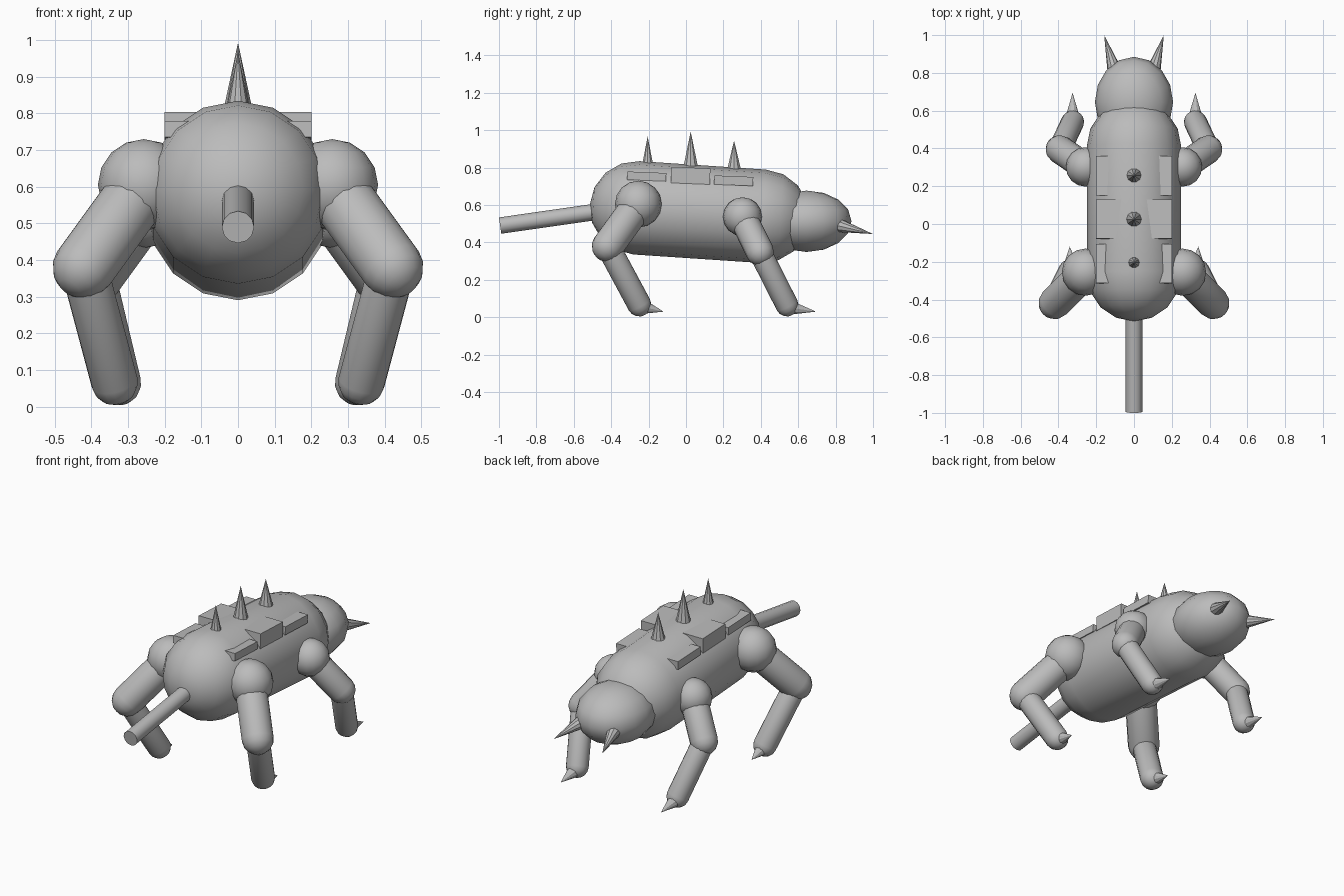
import bpy, bmesh, math
from mathutils import Vector, Matrix

if "Cube" in bpy.data.objects:
    bpy.data.objects.remove(bpy.data.objects["Cube"])

grey = bpy.data.materials.new("grey")
grey.diffuse_color = (0.5, 0.5, 0.5, 1)
grey.use_nodes = True
grey.node_tree.nodes["Principled BSDF"].inputs["Base Color"].default_value = grey.diffuse_color


def finish(name, bm, smooth):
    bmesh.ops.remove_doubles(bm, verts=bm.verts[:], dist=1e-5)
    bmesh.ops.recalc_face_normals(bm, faces=bm.faces[:])
    me = bpy.data.meshes.new(name)
    bm.to_mesh(me)
    bm.free()
    me.materials.append(grey)
    ob = bpy.data.objects.new(name, me)
    bpy.context.collection.objects.link(ob)
    if smooth:
        bpy.ops.object.select_all(action='DESELECT')
        ob.select_set(True)
        bpy.context.view_layer.objects.active = ob
        bpy.ops.object.shade_smooth_by_angle(angle=math.radians(32))
    return ob


def lathe(name, a, b, profile, sides, smooth=True):
    """Revolve (radius, distance) points around the axis from a towards b."""
    a, b = Vector(a), Vector(b)
    rot = (b - a).to_track_quat('Z', 'Y').to_matrix().to_4x4()
    mat = Matrix.Translation(a) @ rot
    bm = bmesh.new()
    rings = []
    for r, h in profile:
        if r < 1e-6:
            rings.append([bm.verts.new(mat @ Vector((0, 0, h)))])
        else:
            rings.append([bm.verts.new(mat @ Vector((r * math.cos(t), r * math.sin(t), h)))
                          for t in (math.tau * i / sides for i in range(sides))])
    for p, q in zip(rings, rings[1:]):
        for i in range(sides):
            j = (i + 1) % sides
            quad = [p[i % len(p)], p[j % len(p)], q[j % len(q)], q[i % len(q)]]
            bm.faces.new(list(dict.fromkeys(quad)))
    for ring in (rings[0], rings[-1]):
        if len(ring) > 2:
            bm.faces.new(ring)
    return finish(name, bm, smooth)


def capsule(name, a, b, r, sides=16, n=4):
    length = (Vector(b) - Vector(a)).length
    arc = [math.pi / 2 * i / n for i in range(n + 1)]
    low = [(r * math.sin(t), -r * math.cos(t)) for t in arc]
    high = [(r * math.cos(t), length + r * math.sin(t)) for t in arc]
    return lathe(name, a, b, low + high, sides)


def cone(name, a, b, r, sides=10):
    return lathe(name, a, b, [(r, 0), (0, (Vector(b) - Vector(a)).length)], sides, False)


def ball(name, c, size, sides=16):
    bm = bmesh.new()
    bmesh.ops.create_uvsphere(bm, u_segments=sides, v_segments=sides // 2, radius=1,
                              matrix=Matrix.Translation(c) @ Matrix.Diagonal((*size, 1)))
    return finish(name, bm, True)


# body, head and tail
capsule("body", (0, -0.265, 0.585), (0, 0.41, 0.54), 0.25)
ball("head", (0, 0.645, 0.513), (0.207, 0.24, 0.164))
lathe("tail", (0, -0.4, 0.575), (0, -0.994, 0.49), [(0.044, 0), (0.044, 0.6)], 12)

# back plates (y, z, height) with a spike above each (y, tip z, radius)
for i, (y, z, h, sy, tip, r) in enumerate([(-0.21, 0.753, 0.044, -0.205, 0.968, 0.037),
                                           (0.025, 0.757, 0.086, 0.025, 0.993, 0.045),
                                           (0.255, 0.730, 0.048, 0.257, 0.945, 0.040)]):
    bm = bmesh.new()
    bmesh.ops.create_cube(bm, size=1, matrix=Matrix.Translation((0, y, z))
                          @ Matrix.Rotation(-0.04, 4, 'X') @ Matrix.Diagonal((0.4, 0.208, h, 1)))
    finish(f"back_plate_{i}", bm, False)
    cone(f"back_spike_{i}", (0, sy, 0.785), (0, sy, tip), r)

for side, s in (("left", -1), ("right", 1)):
    # tusk
    cone(f"tusk_{side}", (s * 0.105, 0.82, 0.49), (s * 0.158, 1.0, 0.445), 0.037)
    # legs: hip, hip radius, knee, thigh radius, foot, shin radius, claw tip
    for end, hip, hr, knee, tr, foot, sr, claw in (
            ("rear", (0.257, -0.255, 0.605), 0.125, (0.42, -0.418, 0.38), 0.086,
             (0.337, -0.25, 0.068), 0.064, (0.34, -0.12, 0.03)),
            ("front", (0.257, 0.302, 0.537), 0.104, (0.393, 0.395, 0.35), 0.075,
             (0.325, 0.54, 0.065), 0.061, (0.325, 0.695, 0.03))):
        hip, knee, foot, claw = (Vector((s * p[0], p[1], p[2])) for p in (hip, knee, foot, claw))
        tag = f"{end}_{side}"
        ball(f"hip_{tag}", hip, (hr, hr, hr))
        capsule(f"upper_leg_{tag}", hip, knee, tr)
        capsule(f"lower_leg_{tag}", knee, foot, sr)
        cone(f"claw_{tag}", foot + Vector((0, 0.045, -0.018)), claw, 0.032)
